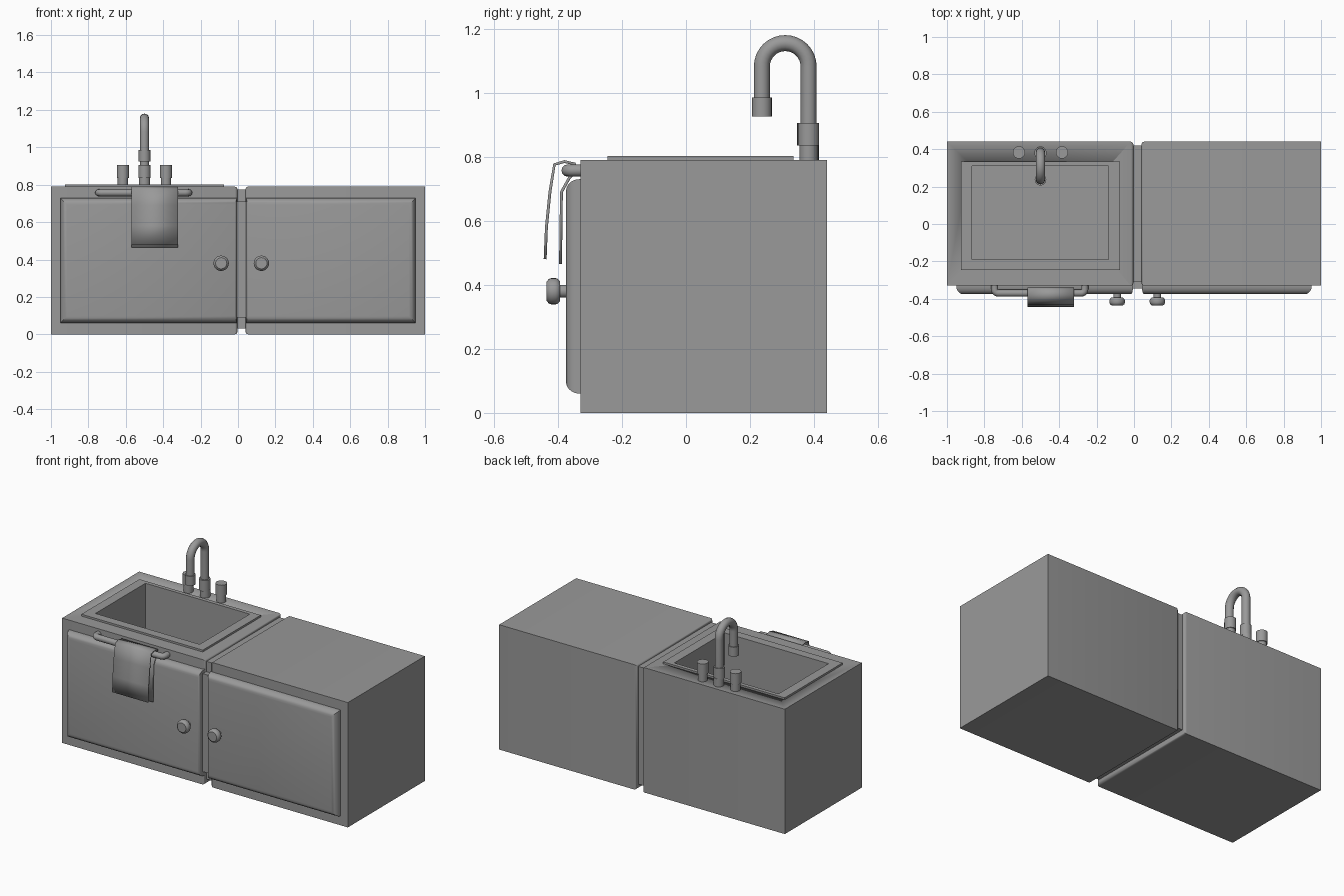
import bpy, bmesh, math
from mathutils import Matrix, Vector

cube = bpy.data.objects.get("Cube")
if cube:
    bpy.data.objects.remove(cube, do_unlink=True)

grey = bpy.data.materials.new("plain_grey")
grey.use_nodes = True
COLOUR = (0.32, 0.32, 0.32, 1)
grey.diffuse_color = COLOUR
grey.node_tree.nodes["Principled BSDF"].inputs["Base Color"].default_value = COLOUR


def finish(name, bm):
    bmesh.ops.recalc_face_normals(bm, faces=bm.faces)
    mesh = bpy.data.meshes.new(name)
    bm.to_mesh(mesh)
    bm.free()
    obj = bpy.data.objects.new(name, mesh)
    bpy.context.collection.objects.link(obj)
    mesh.materials.append(grey)
    bpy.ops.object.select_all(action="DESELECT")
    obj.select_set(True)
    bpy.context.view_layer.objects.active = obj
    bpy.ops.object.shade_smooth_by_angle(angle=math.radians(35))
    return obj


def box_bm(lo, hi):
    lo, hi = Vector(lo), Vector(hi)
    bm = bmesh.new()
    bmesh.ops.create_cube(bm, size=1, matrix=Matrix.Translation((lo + hi) / 2)
                          @ Matrix.Diagonal((*(hi - lo), 1)))
    return bm


def loft(name, rings, cap_start=True):
    """Skin a list of closed rings; the last one is capped."""
    bm = bmesh.new()
    loops = [[bm.verts.new(p) for p in ring] for ring in rings]
    for a, b in zip(loops, loops[1:]):
        for i in range(len(a)):
            j = (i + 1) % len(a)
            bm.faces.new((a[i], a[j], b[j], b[i]))
    bm.faces.new(loops[-1])
    if cap_start:
        bm.faces.new(loops[0][::-1])
    return finish(name, bm)


def lathe(name, origin, profile, sides=20, forward=False):
    """Turn (radius, distance) pairs about z, or about -y when forward."""
    o = Vector(origin)
    rings = []
    for r, h in profile:
        ring = []
        for k in range(sides):
            t = math.tau * k / sides
            u, v = r * math.cos(t), r * math.sin(t)
            ring.append(o + Vector((u, -h, v) if forward else (u, v, h)))
        rings.append(ring)
    return loft(name, rings)


def tube(name, points, radius):
    curve = bpy.data.curves.new(name, "CURVE")
    curve.dimensions = "3D"
    curve.bevel_depth = radius
    curve.bevel_resolution = 4
    curve.use_fill_caps = True
    spline = curve.splines.new("POLY")
    spline.points.add(len(points) - 1)
    for p, co in zip(spline.points, points):
        p.co = (*co, 1)
    obj = bpy.data.objects.new(name, curve)
    bpy.context.collection.objects.link(obj)
    curve.materials.append(grey)
    bpy.ops.object.select_all(action="DESELECT")
    obj.select_set(True)
    bpy.context.view_layer.objects.active = obj
    bpy.ops.object.convert(target="MESH")
    bpy.ops.object.shade_smooth_by_angle(angle=math.radians(40))


def cabinet(name, x0, x1, seam):
    """Box whose edges around the seam side are rounded."""
    bm = box_bm((x0, -0.33, 0), (x1, 0.44, 0.79))
    edges = [e for e in bm.edges if all(abs(v.co.x - seam) < 1e-4 for v in e.verts)]
    bmesh.ops.bevel(bm, geom=edges, offset=0.015, segments=3, profile=0.5, affect="EDGES")
    return finish(name, bm)


def door(name, x0, x1, wide0, wide1):
    """Raised panel with a rounded border; wide0 and wide1 are the side border widths."""
    rings = [[(x, -0.32, z) for x, z in ((x0, .06), (x1, .06), (x1, .73), (x0, .73))]]
    for k in range(6):
        t = math.pi / 2 * k / 5
        f, d = 1 - math.cos(t), math.sin(t)
        a, b = x0 + wide0 * f, x1 - wide1 * f
        lo, hi = 0.06 + 0.038 * f, 0.73 - 0.038 * f
        y = -0.333 - 0.042 * d
        rings.append([(a, y, lo), (b, y, lo), (b, y, hi), (a, y, hi)])
    loft(name, rings)


# Cabinets, doors and the recessed strip between them
sink_cabinet = cabinet("sink_cabinet", -1, -0.003, -0.003)
cabinet("plain_cabinet", 0.04, 1, 0.04)
finish("centre_strip", box_bm((-0.02, -0.31, 0.03), (0.06, 0.42, 0.775)))
door("right_door", -0.95, -0.005, 0.036, 0.012)
door("left_door", 0.042, 0.95, 0.012, 0.036)
finish("door_strip", box_bm((-0.02, -0.345, 0.09), (0.06, -0.30, 0.71)))

# Opening in the sink cabinet
FLOOR = 0.51
cutter = finish("basin_cutter", box_bm((-0.88, -0.205, FLOOR - 0.02), (-0.12, 0.325, 0.9)))
cutter.hide_render = True
cut = sink_cabinet.modifiers.new("opening", "BOOLEAN")
cut.object = cutter
cut.solver = "EXACT"
bpy.ops.object.select_all(action="DESELECT")
sink_cabinet.select_set(True)
bpy.context.view_layer.objects.active = sink_cabinet
bpy.ops.object.modifier_apply(modifier=cut.name)
bpy.data.objects.remove(cutter, do_unlink=True)


# Basin with its raised rim
def rect(x0, x1, y0, y1, z):
    return [(x0, y0, z), (x1, y0, z), (x1, y1, z), (x0, y1, z)]


outer = (-0.925, -0.075, -0.245, 0.335)
inner = (-0.865, -0.135, -0.19, 0.31)
loft("basin", [rect(*outer, 0.785), rect(*outer, 0.802), rect(*inner, 0.802),
               rect(*inner, FLOOR)], cap_start=False)
lathe("drain", (-0.5, 0.06, FLOOR),
      [(0.055, -0.005), (0.055, 0.006), (0.035, 0.006), (0.035, 0.001)], sides=8)

# Faucet
lathe("faucet_base", (-0.5, 0.385, 0), [(0.03, 0.78), (0.03, 0.84)])
lathe("faucet_collar", (-0.5, 0.38, 0), [(0.033, 0.835), (0.033, 0.905)])
arch = [(-0.5, 0.31 + 0.073 * math.cos(math.pi * k / 16),
         1.082 + 0.073 * math.sin(math.pi * k / 16)) for k in range(17)]
tube("faucet_neck", [(-0.5, 0.383, 0.85)] + arch + [(-0.5, 0.237, 0.95)], 0.025)
lathe("faucet_spout", (-0.5, 0.237, 0), [(0.031, 0.925), (0.031, 0.985)])

# Taps
for side, x in (("right", -0.615), ("left", -0.385)):
    lathe(side + "_tap", (x, 0.383, 0),
          [(0.028, 0.78), (0.028, 0.835), (0.033, 0.835), (0.033, 0.905)])

# Door knobs
for side, x in (("right", -0.09), ("left", 0.125)):
    lathe(side + "_knob", (x, 0, 0.38),
          [(0.02, 0.36), (0.02, 0.393), (0.032, 0.394), (0.039, 0.401), (0.041, 0.408),
           (0.041, 0.42), (0.038, 0.429), (0.03, 0.435)], sides=24, forward=True)

# Towel bar
bar = []
for cx, sign in ((-0.725, -1), (-0.283, 1)):
    bend = [(cx + sign * 0.02 * math.sin(t), -0.35 - 0.02 * math.cos(t), 0.757)
            for t in (math.pi / 2 * k / 4 for k in range(5))]
    post = bend + [(cx + sign * 0.02, -0.32, 0.757)]
    bar += post[::-1] if sign < 0 else post
tube("towel_bar", bar, 0.019)

# Towel draped over the bar
drape = [(-0.44, 0.48), (-0.436, 0.58), (-0.425, 0.69), (-0.411, 0.776), (-0.38, 0.785),
         (-0.348, 0.778), (-0.343, 0.755), (-0.365, 0.733), (-0.389, 0.69), (-0.392, 0.465)]
bm = bmesh.new()
rows = [[bm.verts.new((x, y, z)) for x in (-0.57, -0.32)] for y, z in drape]
for a, b in zip(rows, rows[1:]):
    bm.faces.new((a[0], a[1], b[1], b[0]))
towel = finish("towel", bm)
thick = towel.modifiers.new("thickness", "SOLIDIFY")
thick.thickness = 0.009
thick.offset = 0
